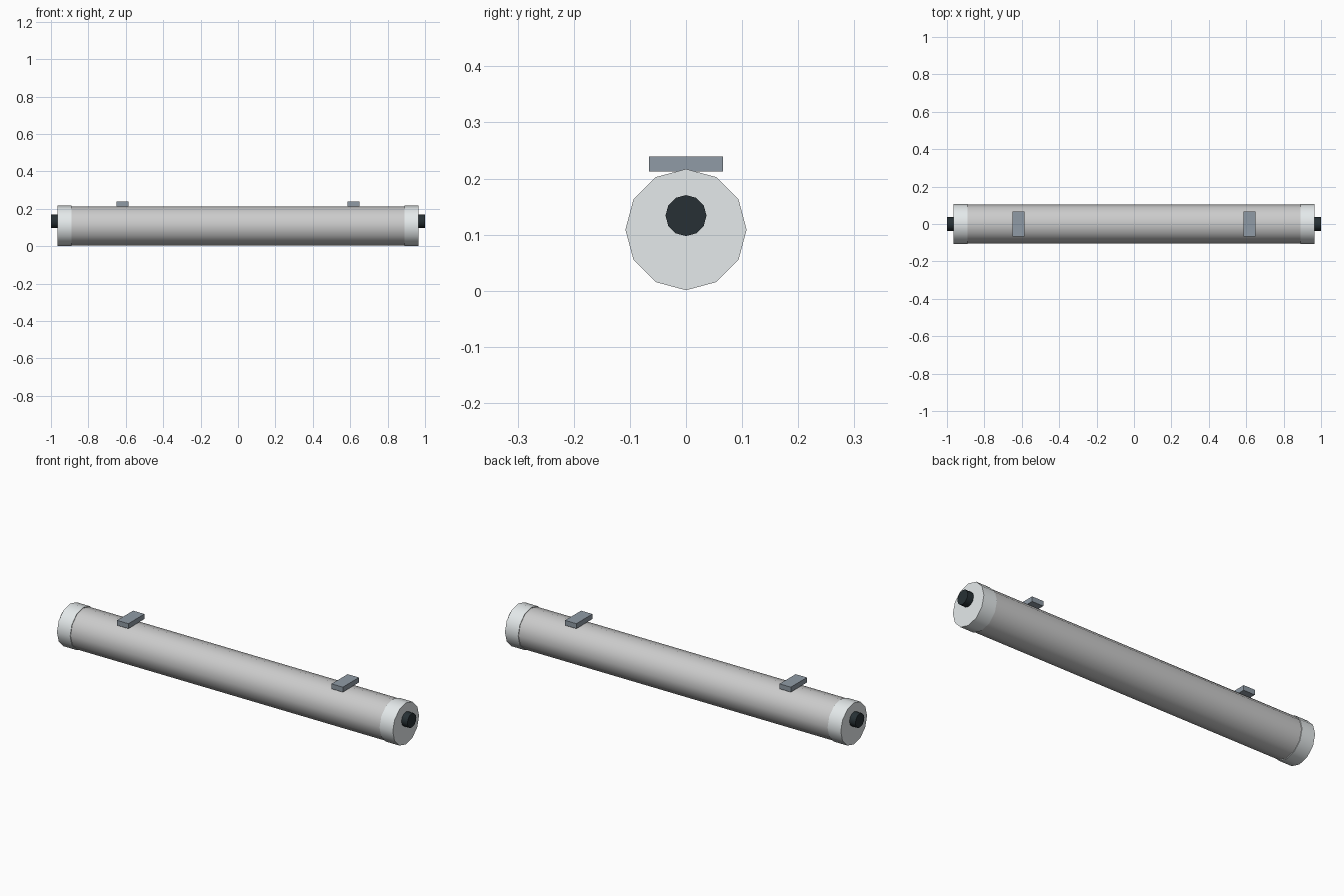
import bpy, math

if "Cube" in bpy.data.objects:
    bpy.data.objects.remove(bpy.data.objects["Cube"])

AXIS_Z = 0.109


def paint(obj, name, color):
    mat = bpy.data.materials.get(name) or bpy.data.materials.new(name)
    mat.diffuse_color = (*color, 1)
    mat.use_nodes = True
    mat.node_tree.nodes["Principled BSDF"].inputs["Base Color"].default_value = mat.diffuse_color
    obj.data.materials.append(mat)


def rod(name, x0, x1, radius, z, sides=12):
    """Cylinder lying along x from x0 to x1, rounded shading with sharp rims."""
    bpy.ops.mesh.primitive_cylinder_add(
        vertices=sides, radius=radius, depth=abs(x1 - x0),
        location=((x0 + x1) / 2, 0, z), rotation=(0, math.pi / 2, 0))
    obj = bpy.context.object
    obj.name = name
    bpy.ops.object.transform_apply(location=False, rotation=True, scale=True)
    bpy.ops.object.shade_smooth_by_angle(angle=math.radians(40))
    return obj


# Long tube, running into the end caps
rod("tube", -0.93, 0.93, 0.1045, AXIS_Z)

for side, s in (("left", -1), ("right", 1)):
    # Wider collar closing the tube
    cap = rod(f"{side}_end_cap", s * 0.89, s * 0.966, 0.108, AXIS_Z)
    paint(cap, "cap_light_grey", (0.78, 0.82, 0.83))

    # Off-centre plug on the cap face
    plug = rod(f"{side}_plug", s * 0.955, s * 1.0, 0.0365, AXIS_Z + 0.025)
    paint(plug, "plug_black", (0.02, 0.03, 0.035))

    # Flat mounting plate on top of the tube
    bpy.ops.mesh.primitive_cube_add(size=1, location=(s * 0.617, 0, 0.226))
    plate = bpy.context.object
    plate.name = f"{side}_mounting_plate"
    plate.scale = (0.065, 0.132, 0.026)
    bpy.ops.object.transform_apply(location=False, rotation=False, scale=True)
    paint(plate, "plate_blue_grey", (0.28, 0.33, 0.38))
